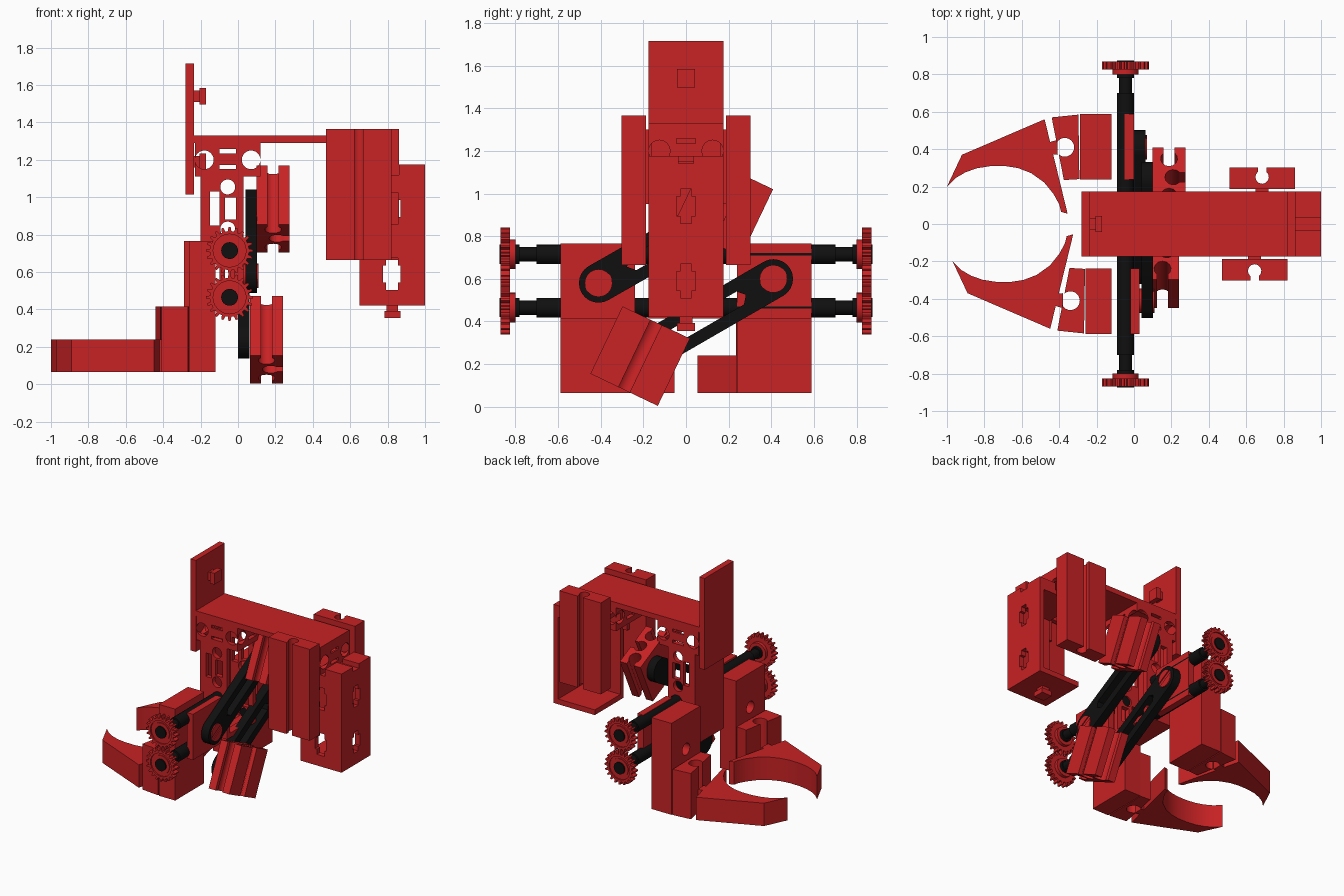
import bpy, bmesh, math
from mathutils import Vector

if "Cube" in bpy.data.objects:
    bpy.data.objects.remove(bpy.data.objects["Cube"])

X, Y, Z = Vector((1, 0, 0)), Vector((0, 1, 0)), Vector((0, 0, 1))


def material(name, rgb):
    m = bpy.data.materials.new(name)
    m.diffuse_color = (*rgb, 1)
    m.use_nodes = True
    m.node_tree.nodes["Principled BSDF"].inputs["Base Color"].default_value = m.diffuse_color
    return m


RED = material("red", (0.58, 0.016, 0.018))
BLACK = material("black", (0.005, 0.005, 0.005))


def prism(name, pts, origin, a, b, e, mat=RED):
    """Outline pts in the a/b plane, extruded by vector e."""
    bm = bmesh.new()
    o = Vector(origin)
    face = bm.faces.new([bm.verts.new(o + a * p[0] + b * p[1]) for p in pts])
    ext = bmesh.ops.extrude_face_region(bm, geom=[face])
    bmesh.ops.translate(bm, vec=e, verts=[v for v in ext["geom"] if isinstance(v, bmesh.types.BMVert)])
    bmesh.ops.recalc_face_normals(bm, faces=bm.faces)
    me = bpy.data.meshes.new(name)
    bm.to_mesh(me)
    bm.free()
    me.materials.append(mat)
    ob = bpy.data.objects.new(name, me)
    bpy.context.collection.objects.link(ob)
    return ob


def box(name, x0, x1, y0, y1, z0, z1, mat=RED):
    return prism(name, [(x0, y0), (x1, y0), (x1, y1), (x0, y1)], (0, 0, z0), X, Y, Z * (z1 - z0), mat)


def circle(r, n=24):
    return [(r * math.cos(2 * math.pi * i / n), r * math.sin(2 * math.pi * i / n)) for i in range(n)]


def rod(name, p, e, r, mat=RED, n=24):
    a, b = (X, Z) if e.y else ((Y, Z) if e.x else (X, Y))
    return prism(name, circle(r, n), p, a, b, e, mat)


def cut(ob, cutters):
    for c in cutters:
        m = ob.modifiers.new("cut", 'BOOLEAN')
        m.operation, m.solver, m.object = 'DIFFERENCE', 'EXACT', c
        c.hide_render = True
        bpy.context.view_layer.objects.active = ob
        bpy.ops.object.modifier_apply(modifier=m.name)
        bpy.data.objects.remove(c)


def keyhole(c, n, t, s):
    """Outline of a narrow-mouthed round groove, s is its scale."""
    c, n, t = Vector(c), Vector(n), Vector(t)
    pts = [c - t * 0.029 * s]
    for i in range(11):
        th = -math.radians(40 + 28 * i)
        pts.append(c - n * 0.065 * s + (n * math.cos(th) + t * math.sin(th)) * 0.045 * s)
    return pts + [c + t * 0.029 * s]


def grooved(w, h, s, sides=True):
    pts = [(-w / 2, 0), (w / 2, 0)]
    if sides:
        pts += keyhole((w / 2, h / 2), (1, 0), (0, 1), s)
    pts += [(w / 2, h)] + keyhole((0, h), (0, 1), (-1, 0), s) + [(-w / 2, h)]
    if sides:
        pts += keyhole((-w / 2, h / 2), (-1, 0), (0, -1), s)
    return pts


def peg(name, p, d):
    """Locking stud: narrow neck and wider head along d."""
    a, b = (Y, Z) if d.x else ((X, Y) if d.z else (X, Z))
    sq = lambda k: [(-k, -k), (k, -k), (k, k), (-k, k)]
    prism(name + "_neck", sq(0.03), p, a, b, d * 0.03)
    prism(name + "_head", sq(0.043), Vector(p) + d * 0.028, a, b, d * 0.037)


# Upper frame: deck and two hollow pierced girders
box("deck", -0.235, 0.82, -0.175, 0.175, 1.29, 1.33)
for name, cx in (("rear_girder", -0.055), ("front_girder", 0.645)):
    g = box(name, cx - 0.175, cx + 0.175, -0.175, 0.175, 1.11, 1.3)
    cuts = [box("c", cx - 0.14, cx + 0.14, -0.14, 0.14, 1.0, 1.28)]
    for k in (-0.125, 0.125):
        cuts.append(rod("c", (cx + k, -0.4, 1.2), Y * 0.8, 0.05))
        cuts.append(rod("c", (cx - 0.4, k, 1.2), X * 0.8, 0.05))
    for z in (1.15, 1.235):
        cuts.append(box("c", cx - 0.045, cx + 0.045, -0.4, 0.4, z, z + 0.022))
        cuts.append(box("c", cx - 0.4, cx + 0.4, -0.045, 0.045, z, z + 0.022))
    cut(g, cuts)

# Upright back plate with studs
box("back_plate", -0.28, -0.235, -0.175, 0.175, 1.015, 1.715)
peg("back_plate_stud", (-0.235, 0, 1.54), X)
peg("back_plate_lower_stud", (-0.235, 0, 1.19), X)

# Central column, open to the front, with pierced walls
col = box("column", -0.2, 0.03, -0.175, 0.175, 0.415, 1.11)
cuts = [box("c", -0.16, 0.2, -0.14, 0.14, 0.45, 1.2)]
for z in (0.59, 0.94):
    cuts.append(box("c", -0.15, -0.1, -0.4, 0.4, z - 0.09, z + 0.09))
    cuts.append(box("c", -0.07, -0.01, -0.4, 0.4, z - 0.06, z + 0.06))
    cuts.append(rod("c", (-0.055, -0.4, z + 0.115), Y * 0.8, 0.04))
    cuts.append(rod("c", (-0.055, -0.4, z - 0.11), Y * 0.8, 0.04))
cut(col, cuts)

# Front bracket: pierced corner box
br = box("front_bracket", 0.65, 1.0, -0.175, 0.175, 0.42, 1.12)
cuts = [box("c", 0.5, 0.96, -0.135, 0.4, 0.46, 1.085)]
for z in (0.59, 0.94):
    cuts += [box("c", 0.79, 0.855, -0.4, 0.4, z - 0.085, z + 0.085),
             box("c", 0.775, 0.87, -0.4, 0.4, z - 0.045, z + 0.045),
             box("c", 0.9, 1.2, -0.025, 0.025, z - 0.08, z + 0.08),
             box("c", 0.9, 1.2, -0.045, 0.045, z - 0.045, z + 0.045)]
cut(br, cuts)
for s in (-1, 1):
    box("bracket_cap", 0.86, 1.0, min(s * 0.035, s * 0.175), max(s * 0.035, s * 0.175), 1.12, 1.175)
box("bracket_cap_bridge", 0.86, 1.0, -0.04, 0.04, 1.115, 1.14)
peg("bracket_stud", (0.825, 0, 0.42), -Z)

# Grooved rails on both sides of the front girder
for s, cx in ((-1, 0.645), (1, 0.685)):
    prism("side_rail", grooved(0.35, 0.115, 0.8, False), (cx, s * 0.188, 0.665), X, Y * s, Z * 0.7)
    box("side_rail_key", cx - 0.035, cx + 0.035, min(s * 0.16, s * 0.19), max(s * 0.16, s * 0.19), 0.95, 1.3)

# Tilted grooved blocks at the link ends
ang = math.radians(-25.5)
U = Vector((0, math.cos(ang), math.sin(ang)))
V = Vector((0, -math.sin(ang), math.cos(ang)))
for name, x0, cy, cz in (("lower_block", 0.065, -0.215, 0.2375), ("upper_block", 0.1, 0.175, 0.9375)):
    prism(name, grooved(0.35, 0.175, 1.0), Vector((x0, cy, cz)) - V * 0.175, U, X, V * 0.35)

# Black links with rounded ends and red pivots
for name, x0, p, q in (("upper_link", 0.04, (-0.41, 0.58), (0.24, 0.95)),
                       ("lower_link", 0.0, (0.41, 0.6), (-0.23, 0.23))):
    p, q = Vector(p), Vector(q)
    d = (q - p).normalized()
    n = Vector((-d.y, d.x))
    pts = []
    for c, sgn in ((q, 1), (p, -1)):
        for i in range(13):
            th = math.radians(-90 + 15 * i)
            pts.append(c + (d * math.cos(th) + n * math.sin(th)) * 0.092 * sgn)
    link = prism(name, pts, (x0, 0, 0), Y, Z, X * 0.062, BLACK)
    m = (p + q) / 2
    slot = [m + d * a + n * b for a, b in ((-.19, -.035), (.19, -.035), (.22, 0), (.19, .035), (-.19, .035), (-.22, 0))]
    cut(link, [prism("c", slot, (-0.5, 0, 0), Y, Z, X, BLACK)])
    pin = rod("pivot", (-0.02, p.x, p.y), X * (x0 + 0.09), 0.065)
    sl = [p + d * a + n * b for a, b in ((-.09, -.014), (.09, -.014), (.09, .014), (-.09, .014))]
    cut(pin, [prism("c", sl, (x0 + 0.063, 0, 0), Y, Z, X * 0.1)])

# Axles and gears
gear = []
for i in range(20):
    for k, r in ((-0.30, 0.104), (-0.14, 0.126), (0.14, 0.126), (0.30, 0.104)):
        th = 2 * math.pi * (i + k) / 20
        gear.append((r * math.cos(th), r * math.sin(th)))
for s in (-1, 1):
    for z in (0.465, 0.715):
        rod("axle", (-0.045, s * 0.15, z), Y * s * 0.55, 0.046, BLACK, 16)
        rod("axle_tip", (-0.045, s * 0.69, z), Y * s * 0.15, 0.034, BLACK, 16)
        g = prism("gear", gear, (-0.045, s * 0.825, z), X, Z, Y * s * 0.045)
        cut(g, [prism("c", circle(0.088), (-0.045, s * 0.86, z), X, Z, Y * s * 0.05)])
        rod("gear_hub", (-0.045, s * 0.80, z), Y * s * 0.066, 0.07)
        rod("gear_bore", (-0.045, s * 0.78, z), Y * s * 0.095, 0.045, BLACK)

# Gripper halves: plate, post, wedge and claw
wedge = [(-0.44, 0.57), (-0.297, 0.585), (-0.292, 0.24), (-0.375, 0.235)]
claw = [(-0.478, 0.56), (-0.92, 0.37), (-1.0, 0.2), (-0.955, 0.245), (-0.9, 0.277), (-0.84, 0.298),
        (-0.77, 0.309), (-0.69, 0.31), (-0.62, 0.299), (-0.55, 0.272), (-0.48, 0.222), (-0.43, 0.16),
        (-0.4, 0.105), (-0.39, 0.065), (-0.355, 0.055)]
for s, dx in ((1, 0), (-1, 0.03)):
    o = (dx, 0, 0.065)
    lo, hi = sorted((s * 0.238, s * 0.588))
    box("gripper_plate", -0.05 + dx, dx, lo, hi, 0.415, 0.765)
    post = box("gripper_post", -0.288 + dx, -0.12, lo, hi, 0.065, 0.765)
    cut(post, [rod("c", (-0.225 + dx, s * 0.41, 0.5), -X * 0.2, 0.045)])
    w = prism("gripper_wedge", wedge, o, X, Y * s, Z * 0.35)
    cut(w, [rod("c", (-0.37 + dx, s * 0.41, 0), Z * 0.6, 0.05)])
    prism("claw", claw, o, X, Y * s, Z * 0.175)
    prism("claw_stud", [(-0.46, 0.375), (-0.41, 0.37), (-0.41, 0.45), (-0.46, 0.435)], o, X, Y * s, Z * 0.175)

# Smooth the round surfaces and keep the edges crisp
bpy.ops.object.select_all(action='SELECT')
bpy.ops.object.shade_smooth_by_angle(angle=math.radians(31))
